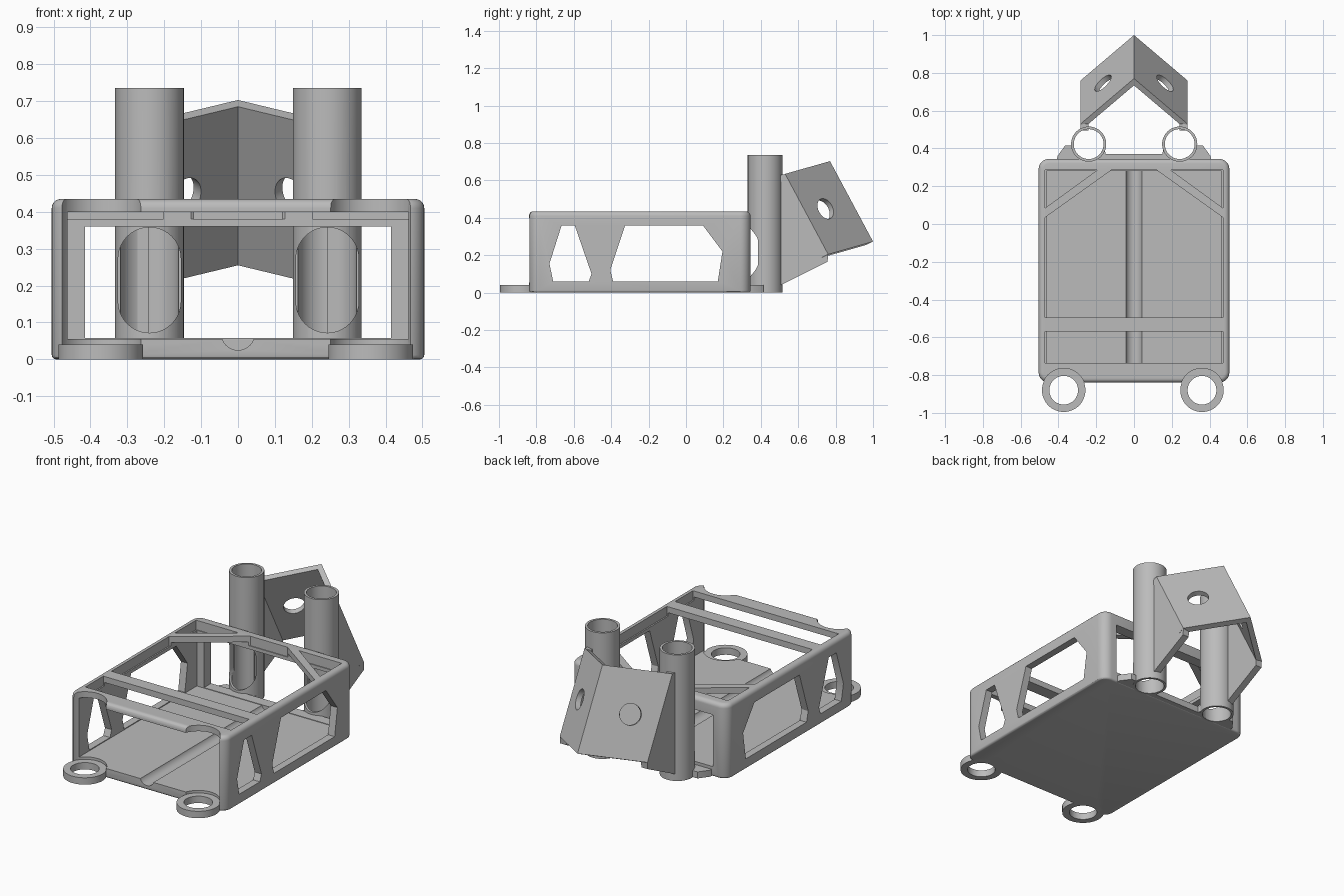
import bpy, bmesh, math
from mathutils import Vector

cube = bpy.data.objects.get("Cube")
if cube:
    bpy.data.objects.remove(cube, do_unlink=True)

grey = bpy.data.materials.new("plain_grey")
grey.use_nodes = True
grey.diffuse_color = (0.5, 0.5, 0.5, 1)
grey.node_tree.nodes["Principled BSDF"].inputs["Base Color"].default_value = (0.5, 0.5, 0.5, 1)


def finish(bm, name):
    bmesh.ops.recalc_face_normals(bm, faces=bm.faces)
    mesh = bpy.data.meshes.new(name)
    bm.to_mesh(mesh)
    bm.free()
    mesh.materials.append(grey)
    obj = bpy.data.objects.new(name, mesh)
    bpy.context.collection.objects.link(obj)
    return obj


def loft(name, start, sweep):
    """Closed solid from a polygon of 3D points swept along a vector."""
    bm = bmesh.new()
    a = [bm.verts.new(p) for p in start]
    b = [bm.verts.new(Vector(p) + Vector(sweep)) for p in start]
    bm.faces.new(a)
    bm.faces.new(b[::-1])
    for i in range(len(a)):
        j = (i + 1) % len(a)
        bm.faces.new((a[i], b[i], b[j], a[j]))
    return finish(bm, name)


def prism(name, pts, axis, lo, hi):
    """Prism along x (points y, z), y (points x, z) or z (points x, y)."""
    k = "xyz".index(axis)

    def place(p):
        v = list(p)
        v.insert(k, lo)
        return v
    sweep = [0, 0, 0]
    sweep[k] = hi - lo
    return loft(name, [place(p) for p in pts], sweep)


def rect(x0, x1, y0, y1):
    return [(x0, y0), (x1, y0), (x1, y1), (x0, y1)]


def circle(cx, cy, r, n=48):
    return [(cx + r * math.cos(math.tau * i / n), cy + r * math.sin(math.tau * i / n))
            for i in range(n)]


def capsule(cx, lo, hi, r, n=20):
    top = [(cx + r * math.cos(math.pi * i / n), hi - r + r * math.sin(math.pi * i / n))
           for i in range(n + 1)]
    return top + [(2 * cx - x, lo + hi - z) for x, z in top]


def cut(target, cutter):
    mod = target.modifiers.new("cut", 'BOOLEAN')
    mod.operation = 'DIFFERENCE'
    mod.solver = 'EXACT'
    mod.object = cutter
    bpy.context.view_layer.objects.active = target
    bpy.ops.object.modifier_apply(modifier=mod.name)
    bpy.data.objects.remove(cutter, do_unlink=True)


def cut_prism(target, *args):
    cut(target, prism("cutter", *args))


W, FRONT, BACK, H = 0.505, -0.84, 0.345, 0.435
FLOOR, ROOF, IN = 0.055, 0.40, 0.462
RINGS = (-0.372, 0.36)
RING_Y = -0.88
TUBES = (-0.24, 0.242)
TUBE_Y, TUBE_R, BORE = 0.423, 0.093, 0.079

# Rounded outer box of the tray
bm = bmesh.new()
low = [bm.verts.new((x, y, 0)) for x, y in rect(-W, W, FRONT, BACK)]
top = bmesh.ops.extrude_face_region(bm, geom=[bm.faces.new(low)])
bmesh.ops.translate(bm, vec=(0, 0, H), verts=[v for v in top["geom"] if isinstance(v, bmesh.types.BMVert)])
if not any(len(f.verts) == 4 and all(v.co.z == 0 for v in f.verts) for f in bm.faces):
    bm.faces.new(low)


def round_edges(test, size, segments):
    edges = [e for e in bm.edges if test(e.verts[0].co, e.verts[1].co)]
    bmesh.ops.bevel(bm, geom=edges, offset=size, segments=segments, profile=0.5, affect='EDGES')


round_edges(lambda a, b: abs(a.z - b.z) > 0.1, 0.055, 8)
round_edges(lambda a, b: min(a.z, b.z) > H - 0.001, 0.025, 5)
round_edges(lambda a, b: max(a.z, b.z) < 0.001, 0.012, 3)
tray = finish(bm, "tray_frame")

# Cavity open to the front, and the rear window
cut_prism(tray, rect(-IN, IN, FLOOR, ROOF), 'y', -1, 0.28)
cut_prism(tray, rect(-0.415, 0.415, 0.058, 0.36), 'y', 0.2, 0.5)

# Roof openings, leaving a cross bar and two diagonal corner braces
R = 0.47
cut_prism(tray, rect(-R, R, -0.735, -0.57), 'z', 0.38, 0.5)
cut_prism(tray, [(-R, -0.495), (R, -0.495), (R, 0.035), (0.12, 0.285), (-0.12, 0.285), (-R, 0.035)],
          'z', 0.38, 0.5)
for s in (-1, 1):
    cut_prism(tray, [(s * R, 0.085), (s * R, 0.285), (s * 0.195, 0.285)], 'z', 0.38, 0.5)

# Side windows through both walls
cut_prism(tray, [(-0.665, 0.36), (-0.595, 0.36), (-0.505, 0.10), (-0.52, 0.06), (-0.71, 0.06), (-0.73, 0.155)],
          'x', -1, 1)
cut_prism(tray, [(-0.325, 0.36), (0.09, 0.36), (0.195, 0.22), (0.17, 0.06), (-0.39, 0.06), (-0.405, 0.12)],
          'x', -1, 1)

# Cable groove along the floor
cut_prism(tray, circle(0, 0.07, 0.045, 32), 'y', -1, 0.28)

# Screw rings at the front, with clearance above them
for side, x in zip(("right", "left"), RINGS):
    cut_prism(tray, circle(x, RING_Y, 0.116), 'z', 0.04, 1)
    cut_prism(tray, circle(x, RING_Y, 0.076), 'z', -1, 1)
    ring = prism(side + "_screw_ring", circle(x, RING_Y, 0.115), 'z', 0, 0.04)
    cut_prism(ring, circle(x, RING_Y, 0.076), 'z', -1, 1)

# Rear tab joining the tubes to the tray
tab = prism("rear_tab", [(-0.41, 0.33), (0.41, 0.33), (0.405, 0.36), (0.365, 0.415), (0.16, 0.415),
                         (0.15, 0.37), (-0.15, 0.37), (-0.16, 0.415), (-0.365, 0.415), (-0.405, 0.36)],
            'z', 0.002, 0.04)

# Upright tubes with tall rounded slots facing the tray
for side, x in zip(("right", "left"), TUBES):
    cut_prism(tab, circle(x, TUBE_Y, BORE), 'z', -1, 1)
    cut_prism(tray, circle(x, TUBE_Y, BORE), 'z', -1, 1)
    tube = prism(side + "_tube", circle(x, TUBE_Y, TUBE_R, 64), 'z', 0, 0.735)
    cut_prism(tube, circle(x, TUBE_Y, BORE, 64), 'z', -1, 1)
    cut_prism(tube, capsule(x, 0.072, 0.358, 0.085), 'y', 0.2, TUBE_Y)

# Folded rear plate, tilted along its ridge
ridge = Vector((0, 0.23, -0.43))
apex = Vector((0, 0.77, 0.703))
edge = Vector((0.283, -0.24, -0.068))
flip = Vector((-edge.x, edge.y, edge.z))
inner = Vector((0, -0.036, -0.018))
plate = loft("folded_plate", [apex + edge, apex, apex + flip,
                              apex + flip + inner, apex + inner, apex + edge + inner], ridge)

# Round hole square to each half of the plate
for e in (edge, flip):
    normal = e.cross(ridge).normalized()
    u = ridge.normalized()
    v = normal.cross(u)
    mid = apex + e * 0.58 + ridge * 0.5 - normal * 0.1
    cut(plate, loft("cutter", [mid + u * a + v * b for a, b in circle(0, 0, 0.058, 40)], normal * 0.2))

# Triangular gussets between plate and tubes
for side, lo, hi in (("right", -0.282, -0.242), ("left", 0.242, 0.282)):
    prism(side + "_gusset", [(0.495, 0.035), (0.495, 0.632), (0.53, 0.632), (0.76, 0.205), (0.757, 0.165)],
          'x', lo, hi)

# Smooth round surfaces, crisp edges
bpy.ops.object.select_all(action='DESELECT')
for obj in bpy.context.collection.objects:
    if obj.type == 'MESH' and grey.name in obj.data.materials:
        obj.select_set(True)
        bpy.context.view_layer.objects.active = obj
bpy.ops.object.shade_smooth_by_angle(angle=math.radians(30))
